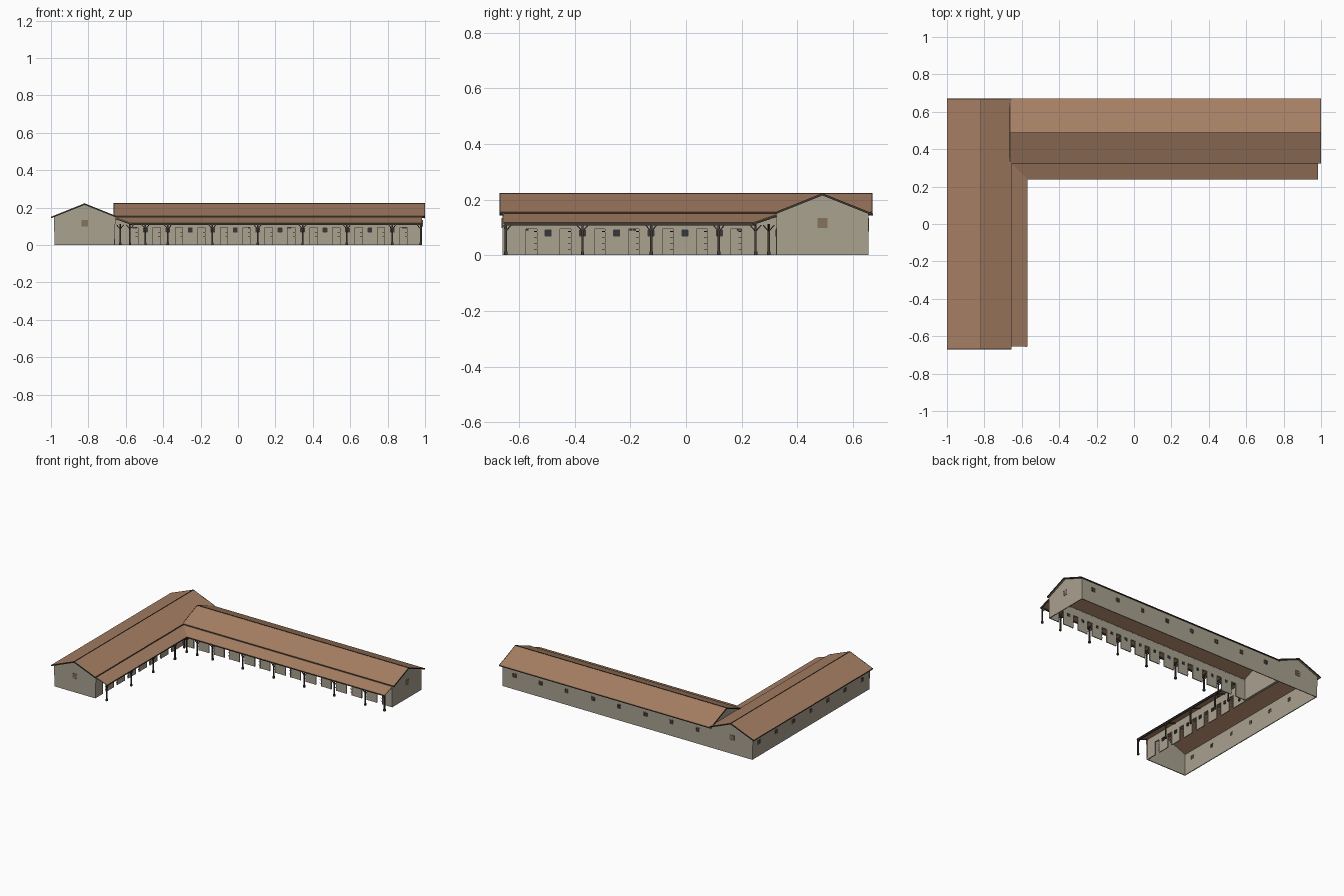
import bpy, bmesh, math
from mathutils import Matrix, Vector

if "Cube" in bpy.data.objects:
    bpy.data.objects.remove(bpy.data.objects["Cube"])


def mat(name, c):
    m = bpy.data.materials.new(name)
    m.diffuse_color = (*c, 1)
    m.use_nodes = True
    m.node_tree.nodes["Principled BSDF"].inputs["Base Color"].default_value = m.diffuse_color
    return m


WALL = mat("plaster", (0.40, 0.36, 0.28))
ROOF = mat("roof_tiles", (0.38, 0.21, 0.125))
DARK = mat("dark_timber", (0.055, 0.045, 0.035))
WOOD = mat("brown_wood", (0.24, 0.17, 0.11))
GLASS = mat("glass", (0.025, 0.035, 0.05))


def finish(name, bm, m, matrix=None, thick=0):
    me = bpy.data.meshes.new(name)
    bm.to_mesh(me)
    bm.free()
    me.materials.append(m)
    ob = bpy.data.objects.new(name, me)
    bpy.context.collection.objects.link(ob)
    if matrix:
        ob.matrix_world = matrix
    if thick:
        s = ob.modifiers.new("thickness", 'SOLIDIFY')
        s.thickness = thick
        s.offset = -1
    return ob


def add_box(bm, lo, hi):
    lo, hi = Vector(lo), Vector(hi)
    bmesh.ops.create_cube(bm, size=1, matrix=Matrix.Translation((lo + hi) / 2) @ Matrix.Diagonal((*(hi - lo), 1)))


def add_bar(bm, a, b, w):
    a, b = Vector(a), Vector(b)
    d = b - a
    bmesh.ops.create_cube(bm, size=1, matrix=Matrix.Translation((a + b) / 2)
                          @ d.to_track_quat('Z', 'Y').to_matrix().to_4x4() @ Matrix.Diagonal((w, w, d.length, 1)))


def facade(x, y, deg):
    """Local frame whose outside faces local -y."""
    return Matrix.Translation((x, y, 0)) @ Matrix.Rotation(math.radians(deg), 4, 'Z')


# Wall sheet with rectangular openings left out of a grid
def wall(name, frame, u0, u1, top, holes):
    us = sorted({round(v, 4) for h in holes for v in h[:2]} | {u0, u1})
    zs = sorted({round(v, 4) for h in holes for v in h[2:]} | {0, top})
    bm = bmesh.new()
    for a, b in zip(us, us[1:]):
        for c, d in zip(zs, zs[1:]):
            u, z = (a + b) / 2, (c + d) / 2
            if not any(h[0] < u < h[1] and h[2] < z < h[3] for h in holes):
                bm.faces.new([bm.verts.new(p) for p in ((a, 0, c), (b, 0, c), (b, 0, d), (a, 0, d))])
    bmesh.ops.remove_doubles(bm, verts=bm.verts, dist=1e-5)
    finish(name, bm, WALL, frame, 0.006)


# Window panes with frame and cross bars
def windows(name, frame, centres, z, w, h, pane, bars):
    bg, bf = bmesh.new(), bmesh.new()
    t = 0.0015
    for u in centres:
        add_box(bg, (u - w / 2, 0.001, z - h / 2), (u + w / 2, 0.003, z + h / 2))
        for k in (-1, 0, 1):
            add_box(bf, (u + k * w / 2 - t, -0.003, z - h / 2), (u + k * w / 2 + t, 0.004, z + h / 2))
            add_box(bf, (u - w / 2, -0.003, z + k * h / 2 - t), (u + w / 2, 0.004, z + k * h / 2 + t))
    finish(name + "_panes", bg, pane, frame)
    finish(name + "_frames", bf, bars, frame)


# Door surrounds with hinges down one side
def door_frames(name, frame, centres):
    bw, bh = bmesh.new(), bmesh.new()
    for u in centres:
        for s in (-1, 1):
            add_box(bw, (u + s * 0.021 - 0.0015, -0.002, 0), (u + s * 0.021 + 0.0015, 0.006, 0.095))
        add_box(bw, (u - 0.0225, -0.002, 0.094), (u + 0.0225, 0.006, 0.097))
        for z in (0.02, 0.042, 0.064, 0.084):
            add_box(bh, (u + 0.008, -0.001, z), (u + 0.02, 0.002, z + 0.002))
    finish(name, bw, WALL, frame)
    finish(name + "_hinges", bh, DARK, frame)


def win_holes(cs, z, w, h):
    return [(u - w / 2, u + w / 2, z - h / 2, z + h / 2) for u in cs]


# Courtyard walls, outer walls
def courtyard(name, frame, u0, u1, doors, wins):
    holes = [(u - 0.021, u + 0.021, 0, 0.095) for u in doors] + win_holes(wins, 0.08, 0.022, 0.022)
    wall(name + "_courtyard_wall", frame, u0, u1, 0.15, holes)
    windows(name + "_courtyard_window", frame, wins, 0.08, 0.022, 0.022, GLASS, DARK)
    door_frames(name + "_door_frames", frame, doors)


courtyard("north_wing", facade(0, 0.325, 0), -0.66, 0.985,
          [-0.555 + 0.12 * k for k in range(13)], [-0.495 + 0.12 * k for k in range(12)])
courtyard("west_wing", facade(-0.66, 0, 90), -0.66, 0.655,
          [-0.555 + 0.1225 * k for k in range(7)], [-0.495 + 0.123 * k for k in range(6)])
for name, fr, u0, u1, cs in (
        ("north_wing", facade(0, 0.655, 180), -0.985, 0.66, [-0.89 + 0.206 * k for k in range(8)]),
        ("west_wing", facade(-0.98, 0, 270), -0.655, 0.66, [-0.58 + 0.193 * k for k in range(7)])):
    wall(name + "_outer_wall", fr, u0, u1, 0.15, win_holes(cs, 0.1, 0.026, 0.026))
    windows(name + "_outer_window", fr, cs, 0.1, 0.026, 0.026, GLASS, WOOD)

# Gable ends
for name, fr, win in (("west_south", facade(-0.82, -0.66, 0), 1), ("west_north", facade(-0.82, 0.655, 180), 1),
                      ("north_east", facade(0.985, 0.49, 90), 1), ("north_inner", facade(-0.655, 0.49, 270), 0)):
    bm = bmesh.new()
    bm.faces.new([bm.verts.new((u, 0, z)) for u, z in
                  ((-0.16, 0), (0.16, 0), (0.165, 0.15), (0, 0.216), (-0.165, 0.15), (-0.16, 0))[:5]])
    finish(name + "_gable_wall", bm, WALL, fr, 0.006)
    if win:
        bm = bmesh.new()
        add_box(bm, (-0.018, -0.002, 0.098), (0.018, 0.002, 0.134))
        finish(name + "_gable_shutter", bm, WOOD, fr)
        bm = bmesh.new()
        for k in (-1, 0, 1):
            add_box(bm, (k * 0.017 - 0.001, -0.003, 0.098), (k * 0.017 + 0.001, 0, 0.134))
            add_box(bm, (-0.018, -0.003, 0.115 + k * 0.017), (0.018, 0, 0.117 + k * 0.017))
        finish(name + "_gable_shutter_bars", bm, WOOD, fr)


# Gabled roofs: profile in local x/z, extruded along local y
def extrude_profile(name, frame, pts, y0, y1, m):
    bm = bmesh.new()
    f = bm.faces.new([bm.verts.new((x, y0, z)) for x, z in pts])
    r = bmesh.ops.extrude_face_region(bm, geom=[f])
    bmesh.ops.translate(bm, vec=(0, y1 - y0, 0), verts=[v for v in r["geom"] if isinstance(v, bmesh.types.BMVert)])
    bmesh.ops.recalc_face_normals(bm, faces=bm.faces)
    finish(name, bm, m, frame)


def roof(name, frame, y0, y1):
    outer, inner, t = -0.18, 0.165, 0.005

    def shape(dz, t):
        top = [(outer, 0.150 + dz), (0, 0.222 + dz), (inner, 0.156 + dz)]
        return top + [(x, z - t) for x, z in reversed(top)]
    extrude_profile(name, frame, shape(0, t), y0 + 0.003, y1 - 0.003, ROOF)
    for n, a in (("_bargeboard_a", y0), ("_bargeboard_b", y1 - 0.004)):
        extrude_profile(name + n, frame, shape(0.0005, 0.008), a, a + 0.004, DARK)
    bm = bmesh.new()
    add_box(bm, (outer - 0.001, y0, 0.143), (outer + 0.002, y1, 0.149))
    add_box(bm, (inner - 0.002, y0, 0.149), (inner + 0.001, y1, 0.155))
    add_box(bm, (-0.002, y0, 0.219), (0.002, y1, 0.2235))
    finish(name + "_fascia_and_ridge", bm, DARK, frame)


roof("west_wing_roof", facade(-0.82, 0, 0), -0.67, 0.67)
# turned so that its inner (courtyard) slope faces -y
roof("north_wing_roof", facade(0, 0.49, -90), -0.665, 1.0)

# Mitred lean-to porch roofs
for name, pts in (("north_porch_roof", [(-0.66, 0.33, 0.149), (-0.57, 0.24, 0.118), (0.985, 0.24, 0.118), (0.985, 0.33, 0.149)]),
                  ("west_porch_roof", [(-0.66, -0.655, 0.149), (-0.57, -0.655, 0.118), (-0.57, 0.24, 0.118), (-0.66, 0.33, 0.149)])):
    bm = bmesh.new()
    bm.faces.new([bm.verts.new(p) for p in pts])
    finish(name, bm, ROOF, None, 0.004)

# Porch beams and edge boards
bm = bmesh.new()
add_box(bm, (-0.582, 0.246, 0.106), (0.983, 0.254, 0.114))
add_box(bm, (-0.582, -0.653, 0.106), (-0.574, 0.25, 0.114))
add_box(bm, (-0.57, 0.239, 0.112), (0.985, 0.241, 0.117))
add_box(bm, (-0.571, -0.655, 0.112), (-0.569, 0.24, 0.117))
finish("porch_beams", bm, DARK)

# Porch posts with Y braces, footings and rafters
north_posts = [(x, 0.25, 'x') for x in (-0.495, -0.375, -0.137, 0.105, 0.345, 0.582, 0.825, 0.977)]
west_posts = [(-0.578, y, 'y') for y in (-0.648, -0.372, -0.125, 0.118)]
corner = [(-0.578, 0.25, 'xy'), (-0.63, 0.297, 'xy')]
bp, br = bmesh.new(), bmesh.new()
for x, y, axes in north_posts + west_posts + corner:
    add_box(bp, (x - 0.004, y - 0.004, 0), (x + 0.004, y + 0.004, 0.112))
    add_box(bp, (x - 0.006, y - 0.006, 0), (x + 0.006, y + 0.006, 0.014))
    for s in (-1, 1):
        if 'x' in axes:
            add_bar(bp, (x, y, 0.085), (x + min(s * 0.02, 0.983 - x), y, 0.108), 0.004)
        if 'y' in axes:
            add_bar(bp, (x, y, 0.085), (x, max(y + s * 0.02, -0.655), 0.108), 0.004)
    if axes == 'x':
        add_bar(br, (x, 0.242, 0.112), (x, 0.328, 0.1415), 0.005)
    elif axes == 'y':
        add_bar(br, (-0.572, y, 0.112), (-0.658, y, 0.1415), 0.005)
add_bar(br, (-0.572, 0.242, 0.112), (-0.658, 0.328, 0.1415), 0.005)
finish("porch_posts", bp, DARK)
finish("porch_rafters", br, DARK)
